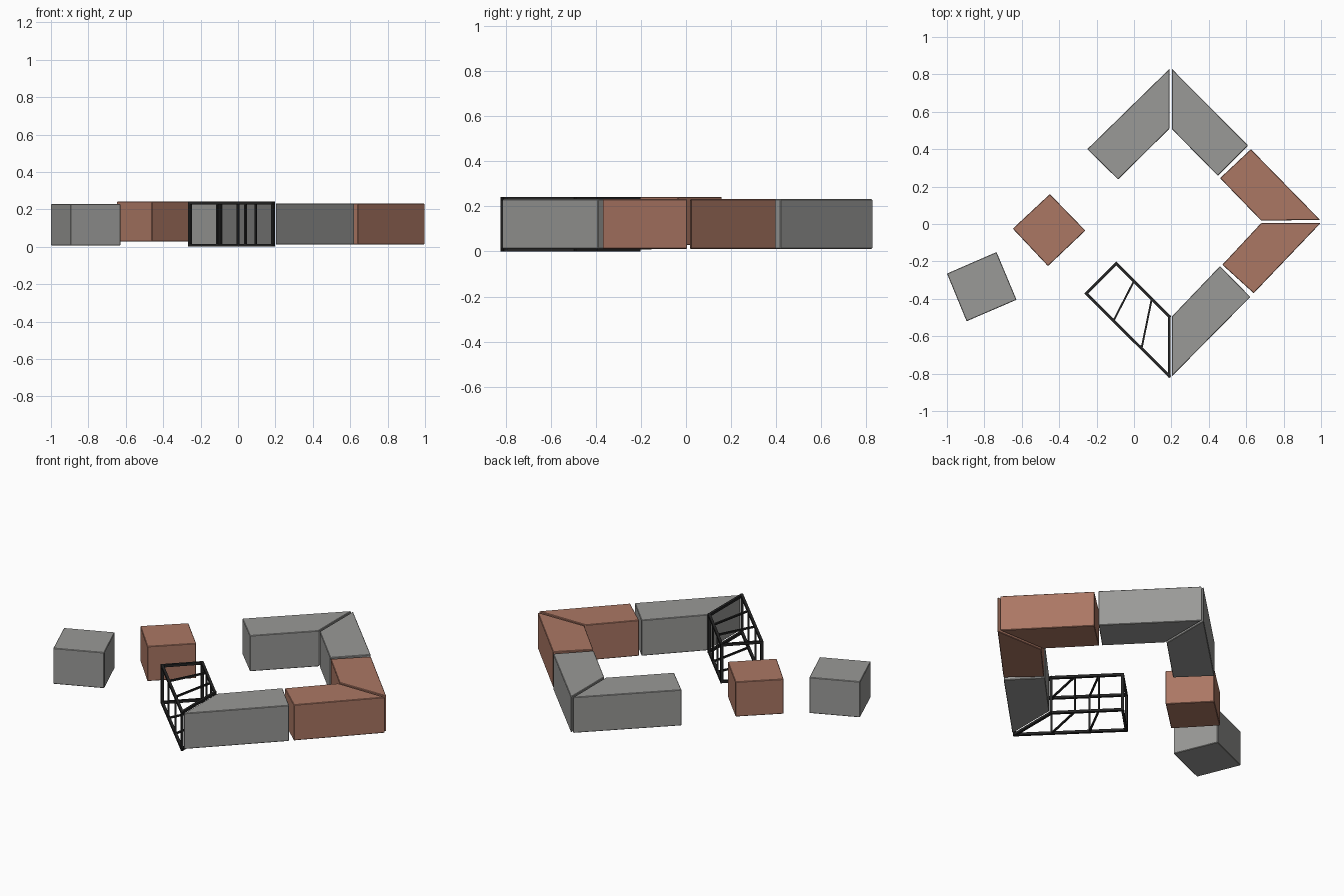
import bpy
from mathutils import Vector

cube = bpy.data.objects.get("Cube")
if cube:
    bpy.data.objects.remove(cube, do_unlink=True)


def material(name, rgb):
    mat = bpy.data.materials.new(name)
    mat.use_nodes = True
    mat.diffuse_color = (*rgb, 1)
    mat.node_tree.nodes["Principled BSDF"].inputs["Base Color"].default_value = (*rgb, 1)
    return mat


grey = material("concrete_grey", (0.32, 0.32, 0.31))
brown = material("terracotta_brown", (0.41, 0.185, 0.127))
black = material("frame_black", (0.018, 0.018, 0.018))


def add_object(name, verts, faces, mat):
    mesh = bpy.data.meshes.new(name)
    mesh.from_pydata(verts, [], faces)
    mesh.materials.append(mat)
    obj = bpy.data.objects.new(name, mesh)
    bpy.context.collection.objects.link(obj)
    return obj


def prism(name, outline, low, high, mat):
    """Upright block over a clockwise plan outline, with slightly eased edges."""
    n = len(outline)
    verts = [(x, y, z) for z in (low, high) for x, y in outline]
    faces = [tuple(range(n)), tuple(reversed(range(n, 2 * n)))]
    faces += [(i, i + n, (i + 1) % n + n, (i + 1) % n) for i in range(n)]
    obj = add_object(name, verts, faces, mat)
    bevel = obj.modifiers.new("eased_edges", "BEVEL")
    bevel.width = 0.003
    bevel.segments = 1


# Mitred bench blocks around the court
B, T = 0.012, 0.232
prism("bench_back_right", [(-0.25, 0.40), (0.19, 0.83), (0.19, 0.51), (-0.085, 0.238)], B, T, grey)
prism("bench_back_left", [(0.202, 0.83), (0.61, 0.42), (0.448, 0.258), (0.202, 0.508)], B, T, grey)
prism("bench_left_rear", [(0.46, 0.245), (0.625, 0.40), (0.995, 0.022), (0.68, 0.018)], B, T, brown)
prism("bench_left_front", [(0.68, 0.005), (0.998, 0.005), (0.64, -0.37), (0.472, -0.218)], B, T, brown)
prism("bench_front_left", [(0.46, -0.225), (0.622, -0.39), (0.202, -0.815), (0.202, -0.495)], B, T, grey)

# Loose cube stools
prism("brown_stool", [(-0.45, 0.16), (-0.26, -0.035), (-0.46, -0.225), (-0.648, -0.025)], 0.028, 0.242, brown)
prism("grey_stool", [(-0.735, -0.15), (-0.628, -0.405), (-0.895, -0.52), (-1.0, -0.265)], 0.008, 0.228, grey)

# Open bench frame: square bars joined into one mesh
verts, faces = [], []


def bar(a, b, thick):
    a, b = Vector(a), Vector(b)
    along = (b - a).normalized()
    up = Vector((0, 0, 1)) if abs(along.z) < 0.9 else Vector((1, 1, 0)).normalized()
    side = along.cross(up).normalized() * thick / 2
    up = up * thick / 2
    along = along * thick / 2
    s = len(verts)
    for p in (a - along, b + along):
        verts.extend([p - side - up, p + side - up, p + side + up, p - side + up])
    faces.extend([(s + 3, s + 2, s + 1, s), (s + 4, s + 5, s + 6, s + 7)])
    faces.extend((s + i, s + (i + 1) % 4, s + (i + 1) % 4 + 4, s + i + 4) for i in range(4))


corners = [(-0.256, -0.372), (-0.095, -0.212), (0.188, -0.495), (0.188, -0.812)]
ribs = [((0.0, -0.305), (-0.11, -0.518)), ((0.095, -0.4), (0.04, -0.667))]
LOW, HIGH = 0.008, 0.234
for z in (LOW, HIGH):
    for i, p in enumerate(corners):
        bar((*p, z), (*corners[(i + 1) % 4], z), 0.015)
    for p, q in ribs:
        bar((*p, z), (*q, z), 0.010)
for p in corners:
    bar((*p, LOW), (*p, HIGH), 0.015)
for rib in ribs:
    for p in rib:
        bar((*p, LOW), (*p, HIGH), 0.010)
add_object("bench_frame", verts, faces, black)
